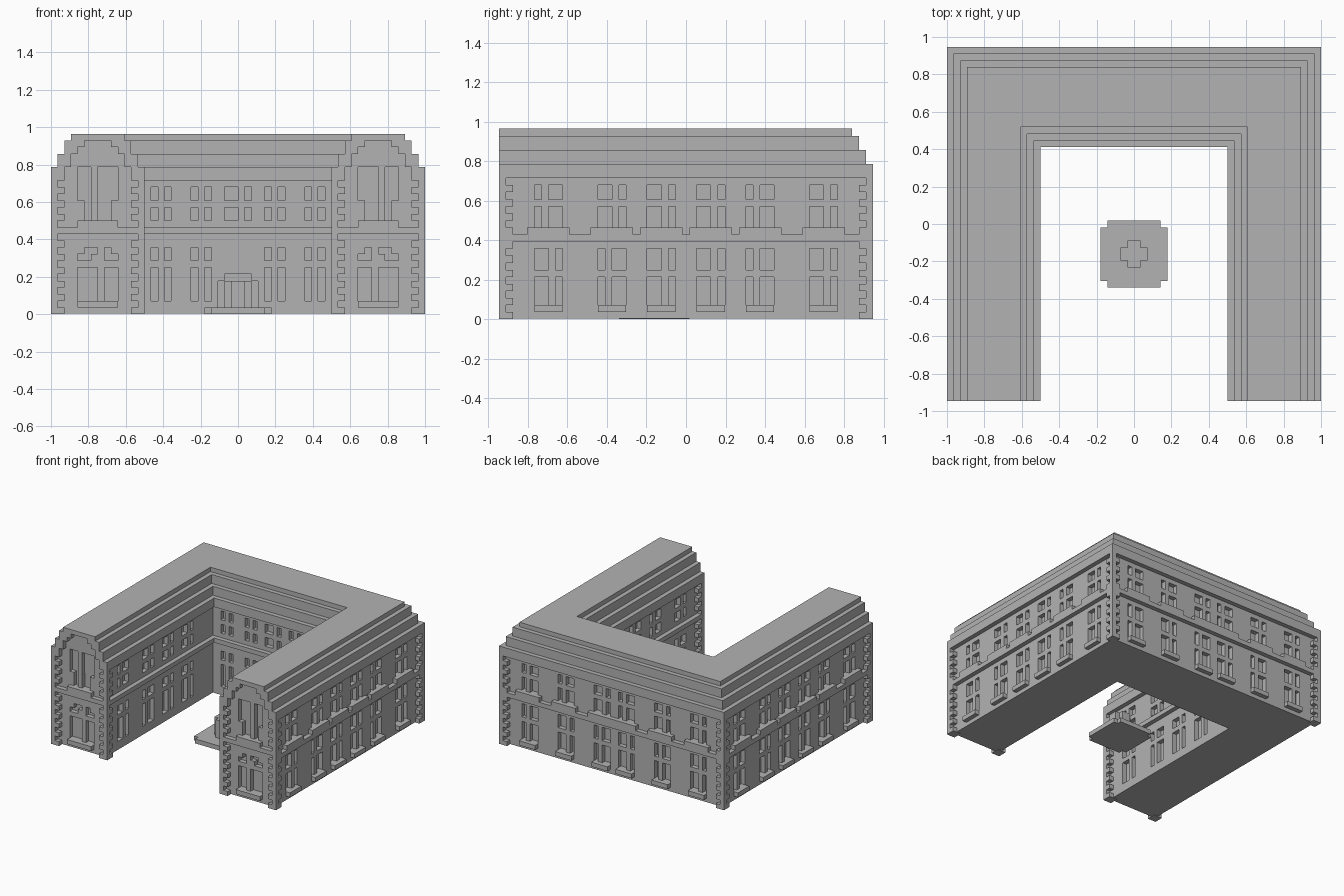
import bpy, bmesh

if "Cube" in bpy.data.objects:
    bpy.data.objects.remove(bpy.data.objects["Cube"], do_unlink=True)

U = 1 / 28          # one building module; y is counted from the front edge
LENGTH = 53

stone = bpy.data.materials.new("grey_stone")
stone.use_nodes = True
stone.diffuse_color = (0.45, 0.45, 0.45, 1)
stone.node_tree.nodes["Principled BSDF"].inputs["Base Color"].default_value = stone.diffuse_color


def place(x, y, z):
    return (x * U, (y - LENGTH / 2) * U, z * U)


def finish(name, bm):
    bmesh.ops.recalc_face_normals(bm, faces=bm.faces)
    mesh = bpy.data.meshes.new(name)
    bm.to_mesh(mesh)
    bm.free()
    mesh.materials.append(stone)
    ob = bpy.data.objects.new(name, mesh)
    bpy.context.collection.objects.link(ob)
    return ob


def prism(bm, outline, z0, z1):
    face = bm.faces.new([bm.verts.new(place(x, y, z0)) for x, y in outline])
    top = bmesh.ops.extrude_face_region(bm, geom=[face])["geom"]
    verts = [v for v in top if isinstance(v, bmesh.types.BMVert)]
    bmesh.ops.translate(bm, verts=verts, vec=(0, 0, (z1 - z0) * U))


def boxes(name, items):
    bm = bmesh.new()
    for (x0, x1), (y0, y1), (z0, z1) in items:
        prism(bm, [(x0, y0), (x1, y0), (x1, y1), (x0, y1)], z0, z1)
    return finish(name, bm)


def mirrored(items):
    return items + [((-x[1], -x[0]), y, z) for x, y, z in items]


def u_block(name, inset, front, z0, z1):
    out, inn, back, court = 28 - inset, 14 + inset, LENGTH - inset, 38 + inset
    half = [(inn, court), (inn, front), (out, front), (out, back)]
    bm = bmesh.new()
    prism(bm, half + [(-x, y) for x, y in reversed(half)], z0, z1)
    return finish(name, bm)


def carve(ob, cutter):
    mod = ob.modifiers.new("openings", "BOOLEAN")
    mod.operation = "DIFFERENCE"
    mod.solver = "EXACT"
    mod.use_self = True
    mod.object = cutter
    bpy.context.view_layer.update()
    with bpy.context.temp_override(object=ob, active_object=ob, selected_objects=[ob]):
        bpy.ops.object.modifier_apply(modifier=mod.name)


# Walls and stepped roof
walls = u_block("walls", 1, 1, 0.1, 20)
tiers = [u_block("cornice", 0, 0, 20, 22),
         u_block("lower_roof_step", 1, 0, 22, 24),
         u_block("upper_roof_step", 2, 0, 24, 26),
         u_block("roof_top", 3, 0, 26, 27)]

# Window pairs: a wide and a narrow light, in either order
PAIR = {"A": [(0, 2), (3, 4)], "B": [(0, 1), (2, 4)], "N": [(0, 1), (2, 3)]}
OUT_LOW, OUT_HIGH = [(2, 6), (7, 10)], [(13, 16), (17, 19)]
COURT_LOW, COURT_HIGH = [(2, 7), (8, 10)], [(14, 16), (17, 19)]


def lights(starts, kinds, rows):
    return [((s + a, s + b), z) for s, k in zip(starts, kinds) for a, b in PAIR[k] for z in rows]


side_starts = [5, 14, 21, 28, 35, 44]
back_starts = [1, 10, 19]
court_starts = [4, 10]

side = lights(side_starts, "ABAABA", OUT_LOW) + lights(side_starts, "BAAABA", OUT_HIGH)
back = lights(back_starts, "ABA", OUT_LOW) + lights(back_starts, "BAA", OUT_HIGH)
wing = lights(side_starts[:4], "ABAA", COURT_LOW) + lights(side_starts[:4], "BAAA", COURT_HIGH)
court = lights(court_starts, "NN", COURT_LOW + COURT_HIGH)

half = [((26, 28.5), y, z) for y, z in side]
half += [((13.5, 16), y, z) for y, z in wing]
half += [(x, (51, 53.5), z) for x, z in back]
half += [(x, (37.5, 40), z) for x, z in court]

# Wing front openings, measured from the wing centre line
e = 0.01
front = [((0, 3), (2, 7)), ((-3, -1), (2, 7)),
         ((1, 3), (8, 9)), ((0, 2), (9 - e, 10)),
         ((-3, -1), (8, 9)), ((-2, -1 - e), (9 - e, 10)),
         ((-3, 0), (17, 22 + e)), ((1, 3), (17, 22 + e)),
         ((-2, -e), (14, 17 + e)), ((1 + e, 2), (14, 17 + e))]
half += [((21 + a, 21 + b), (-0.5, 2), z) for (a, b), z in front]

openings = mirrored(half)
# Middle court windows and the stepped doorway
openings += [(x, (37.5, 40), z) for x in [(-2, 0), (1, 2)] for z in COURT_HIGH]
openings += [((-3, 3), (37.5, 40), (1, 5)), ((-2, 2), (37.5, 40), (5 - e, 6))]
window_cutter = boxes("window_cutter", openings)

# Stepped arch recess in both gables
arch = [(5, 22 + e), (4, 24 + e), (3, 25), (2, 26 + e)]
arch_cutter = boxes("arch_cutter", mirrored(
    [((21 - w, 21 + w), (-0.5, 1), (19.5, top)) for w, top in arch]))

carve(walls, window_cutter)
for tier in tiers:
    carve(tier, arch_cutter)
carve(tiers[0], window_cutter)
for cutter in (window_cutter, arch_cutter):
    bpy.data.objects.remove(cutter, do_unlink=True)

# Corner quoins, alternating long and short courses
quoins = []
for z in range(20):
    n = 1 if z % 2 else 2
    quoins += [((28 - n, 28), (0, n), (z, z + 1)),
               ((14, 14 + n), (0, n), (z, z + 1)),
               ((28 - n, 28), (LENGTH - n, LENGTH), (z, z + 1))]
boxes("quoins", mirrored(quoins))

# String courses between the floors
boxes("wing_bands", mirrored([
    ((27, 28), (0, LENGTH), (11, 12)),
    ((15, 27), (0, 1), (12, 13)),
    ((14, 15), (0, 39), (12, 13))]))
boxes("back_bands", [((-27, 27), (52, LENGTH), (11, 12)),
                     ((-14, 14), (38, 39), (12, 13))])

# Window sills
sills = []
for s in side_starts:
    sills += [((27, 28), (s, s + 4), (1, 2)), ((27, 28), (s - 1, s + 5), (12, 13))]
for s in back_starts:
    sills += [((s, s + 4), (52, LENGTH), (1, 2)),
              ((max(s - 1, 0), s + 5), (52, LENGTH), (12, 13))]
sills += [((18, 24), (0, 1), z) for z in [(1, 2), (13, 14)]]
boxes("window_sills", mirrored(sills))

# Courtyard fountain
CY = 22
bm = bmesh.new()
quarter = [(5, -4), (5, 4), (4, 4), (4, 5)]
plate = quarter + [(-4, 5), (-4, 4), (-5, 4), (-5, -4), (-4, -4), (-4, -5), (4, -5), (4, -4)]
prism(bm, [(x, y + CY) for x, y in plate], 0, 1)
finish("fountain_base", bm)
bm = bmesh.new()
cross = [(2, -1), (2, 1), (1, 1), (1, 2), (-1, 2), (-1, 1),
         (-2, 1), (-2, -1), (-1, -1), (-1, -2), (1, -2), (1, -1)]
prism(bm, [(x, y + CY) for x, y in cross], 1, 5)
finish("fountain_pillar", bm)
